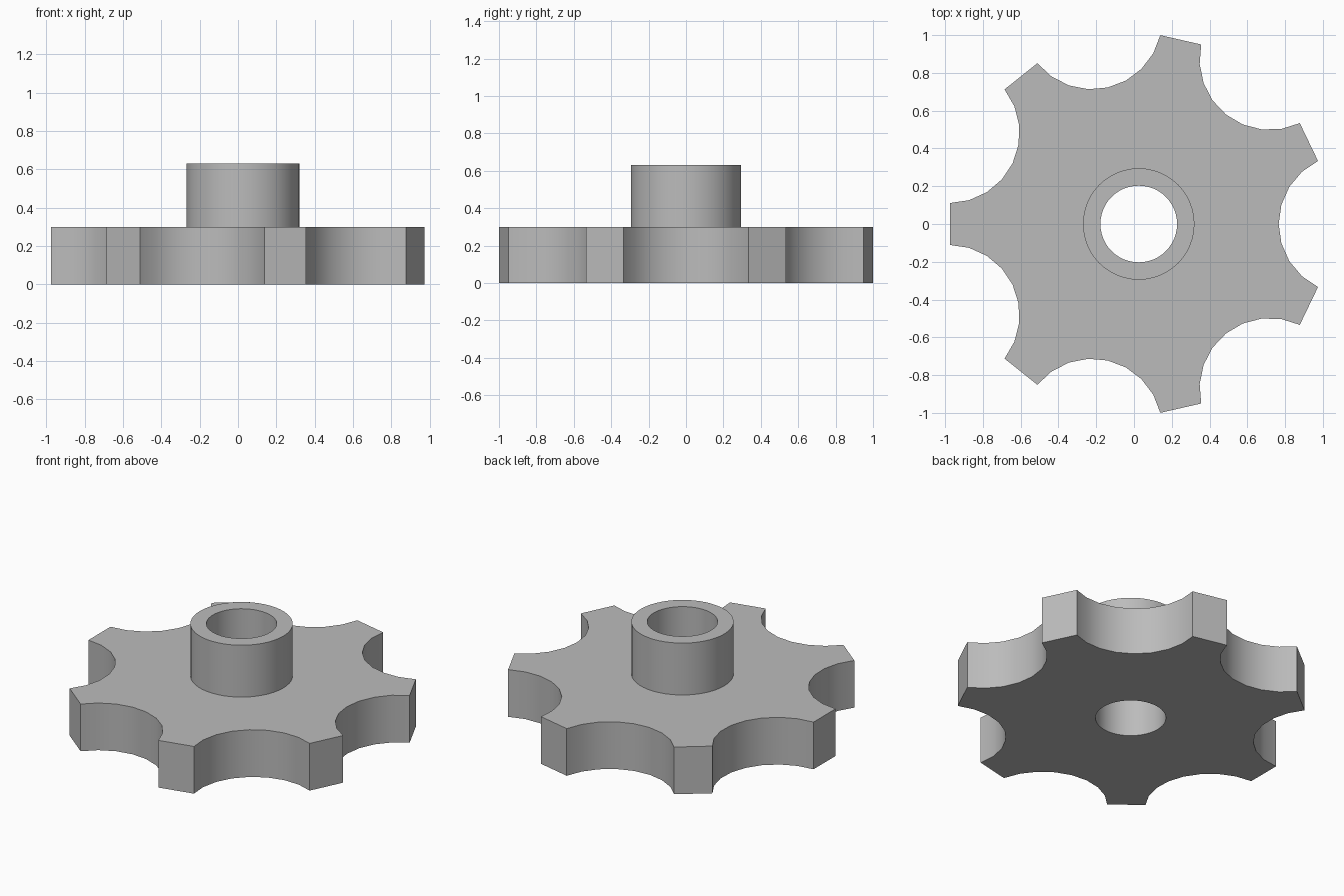
import bpy
import bmesh
from math import sin, cos, pi, asin, hypot

cube = bpy.data.objects.get("Cube")
if cube:
    bpy.data.objects.remove(cube, do_unlink=True)

TEETH = 7
TIP_R, TIP_HALF, VALLEY_R = 1.0, 0.111, 0.741
HUB_R, BORE_R = 0.295, 0.203
PLATE_Z, HUB_Z = 0.3, 0.63
CENTRE_X = 0.025
NOTCH_STEPS, ROUND_STEPS = 8, 48

grey = bpy.data.materials.new("plain grey")
grey.use_nodes = True
colour = (0.5, 0.5, 0.5, 1)
grey.diffuse_color = colour
grey.node_tree.nodes["Principled BSDF"].inputs["Base Color"].default_value = colour


def circle(radius):
    return [(radius * cos(2 * pi * i / ROUND_STEPS), radius * sin(2 * pi * i / ROUND_STEPS))
            for i in range(ROUND_STEPS)]


def wheel_outline():
    """Flat tooth tips joined by circular scallops."""
    half = pi / TEETH
    corner_x = TIP_R * cos(half) + TIP_HALF * sin(half)
    corner_y = TIP_R * sin(half) - TIP_HALF * cos(half)
    sag = corner_x - VALLEY_R
    radius = (corner_y ** 2 + sag ** 2) / (2 * sag)
    spread = asin(corner_y / radius)
    points = []
    for tooth in range(TEETH):
        turn = 2 * pi * tooth / TEETH
        for step in range(NOTCH_STEPS + 1):
            a = spread * (2 * step / NOTCH_STEPS - 1)
            x, y = VALLEY_R + radius * (1 - cos(a)), radius * sin(a)
            points.append((x * cos(turn) - y * sin(turn), x * sin(turn) + y * cos(turn)))
    return points


def add_ring(bm, points, z):
    return [bm.verts.new((x, y, z)) for x, y in points]


def ring_edges(bm, ring):
    edges = []
    for a, b in zip(ring, ring[1:] + ring[:1]):
        edges.append(bm.edges.get((a, b)) or bm.edges.new((a, b)))
    return edges


def wall(bm, low, high):
    n = len(low)
    for i in range(n):
        j = (i + 1) % n
        bm.faces.new((low[i], low[j], high[j], high[i]))


def cap(bm, outer, inner, up):
    edges = ring_edges(bm, outer) + ring_edges(bm, inner)
    result = bmesh.ops.triangle_fill(bm, edges=edges, use_beauty=True, normal=(0, 0, up))
    faces = [f for f in result["geom"] if isinstance(f, bmesh.types.BMFace)]
    bmesh.ops.dissolve_limit(bm, angle_limit=0.001, verts=[],
                             edges=list({e for f in faces for e in f.edges if len(e.link_faces) == 2
                                         and all(g in faces for g in e.link_faces)}))


bm = bmesh.new()
outline = wheel_outline()
plate_low, plate_high = add_ring(bm, outline, 0), add_ring(bm, outline, PLATE_Z)
hub_low, hub_high = add_ring(bm, circle(HUB_R), PLATE_Z), add_ring(bm, circle(HUB_R), HUB_Z)
bore_low, bore_high = add_ring(bm, circle(BORE_R), 0), add_ring(bm, circle(BORE_R), HUB_Z)

# Scalloped plate, raised hub and through bore
wall(bm, plate_low, plate_high)
wall(bm, hub_low, hub_high)
wall(bm, bore_high, bore_low)
cap(bm, plate_low, bore_low, -1)
cap(bm, plate_high, hub_low, 1)
cap(bm, hub_high, bore_high, 1)
bmesh.ops.recalc_face_normals(bm, faces=bm.faces)

mesh = bpy.data.meshes.new("scalloped_wheel_with_hub")
bm.to_mesh(mesh)
bm.free()
mesh.materials.append(grey)
wheel = bpy.data.objects.new("scalloped_wheel_with_hub", mesh)
wheel.location.x = CENTRE_X
bpy.context.collection.objects.link(wheel)

bpy.ops.object.select_all(action="DESELECT")
wheel.select_set(True)
bpy.context.view_layer.objects.active = wheel
bpy.ops.object.shade_smooth_by_angle(angle=pi / 6)
